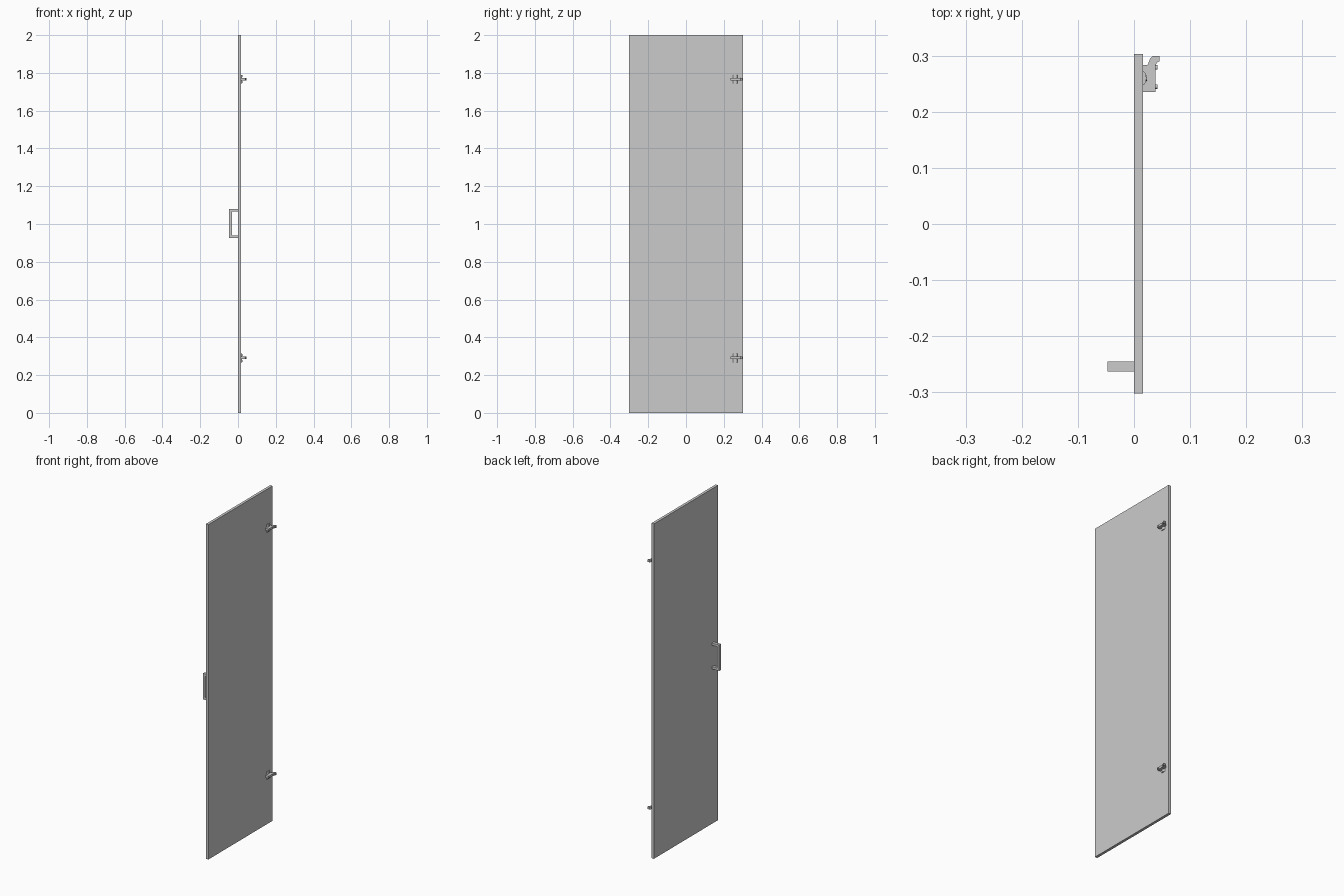
import bpy, bmesh, math
from mathutils import Matrix, Vector

cube = bpy.data.objects.get("Cube")
if cube:
    bpy.data.objects.remove(cube, do_unlink=True)

grey = bpy.data.materials.new("light grey")
grey.use_nodes = True
colour = (0.6, 0.6, 0.6, 1)
grey.diffuse_color = colour
grey.node_tree.nodes["Principled BSDF"].inputs["Base Color"].default_value = colour


def finish(name, bm):
    bmesh.ops.recalc_face_normals(bm, faces=bm.faces)
    mesh = bpy.data.meshes.new(name)
    bm.to_mesh(mesh)
    bm.free()
    mesh.materials.append(grey)
    obj = bpy.data.objects.new(name, mesh)
    bpy.context.collection.objects.link(obj)
    return obj


def extrude(name, points, depth):
    """Extrude a closed outline along a vector."""
    bm = bmesh.new()
    face = bm.faces.new([bm.verts.new(p) for p in points])
    ret = bmesh.ops.extrude_face_region(bm, geom=[face])
    verts = [g for g in ret["geom"] if isinstance(g, bmesh.types.BMVert)]
    bmesh.ops.translate(bm, verts=verts, vec=Vector(depth))
    return finish(name, bm)


def box(name, x0, x1, y0, y1, z0, z1):
    outline = [(x0, y0, z0), (x1, y0, z0), (x1, y1, z0), (x0, y1, z0)]
    return extrude(name, outline, (0, 0, z1 - z0))


def screw(name, x, y, z, radius, length):
    """Short cylinder pointing along x."""
    bm = bmesh.new()
    matrix = Matrix.Translation((x, y, z)) @ Matrix.Rotation(math.pi / 2, 4, "Y")
    bmesh.ops.create_cone(bm, cap_ends=True, segments=16, radius1=radius,
                          radius2=radius, depth=length, matrix=matrix)
    return finish(name, bm)


# Door panel
box("door_panel", 0.0, 0.016, -0.302, 0.303, 0, 2)

# C-shaped pull handle
handle = [(0, 0.925), (-0.047, 0.925), (-0.047, 1.08), (0, 1.08),
          (0, 1.066), (-0.033, 1.066), (-0.033, 0.939), (0, 0.939)]
extrude("pull_handle", [(x, -0.263, z) for x, z in handle], (0, 0.018, 0))

# Hinges: arm with a bent end, rounded mounting wings, screws
arm = [(0.016, 0.235), (0.038, 0.235), (0.038, 0.282), (0.041, 0.288),
       (0.045, 0.290), (0.045, 0.299), (0.033, 0.299), (0.029, 0.295),
       (0.024, 0.283), (0.016, 0.283)]
for label, z in (("lower", 0.291), ("upper", 1.767)):
    extrude(label + "_hinge_arm", [(x, y, z - 0.007) for x, y in arm], (0, 0, 0.014))
    wing = []
    for i in range(9):
        a = math.pi * i / 8
        wing.append((0.016 + 0.006 * math.sin(a), 0.260 + 0.012 * math.cos(a), z - 0.023))
    extrude(label + "_hinge_wings", wing, (0, 0, 0.046))
    for end, y in (("front", 0.245), ("back", 0.279)):
        screw(f"{label}_hinge_{end}_screw", 0.039, y, z, 0.004, 0.005)
    for side in (-1, 1):
        screw(f"{label}_wing_screw_{'top' if side > 0 else 'bottom'}",
              0.021, 0.260, z + side * 0.016, 0.005, 0.004)
